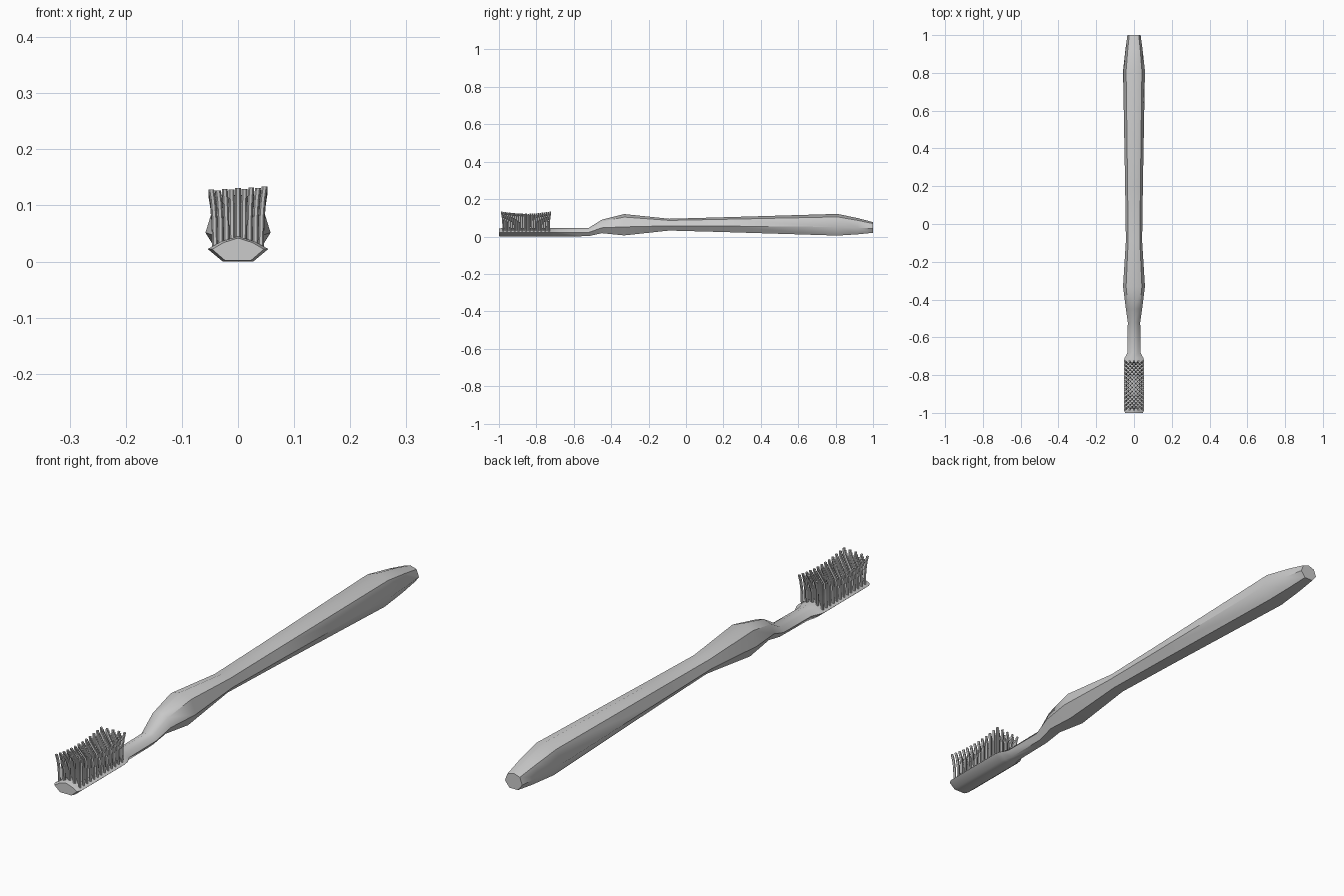
import bpy, bmesh, math

if "Cube" in bpy.data.objects:
    bpy.data.objects.remove(bpy.data.objects["Cube"])

def material(name, c):
    m = bpy.data.materials.new(name)
    m.diffuse_color = (c, c, c, 1)
    m.use_nodes = True
    m.node_tree.nodes["Principled BSDF"].inputs["Base Color"].default_value = m.diffuse_color
    return m

def finish(bm, name, mat, angle):
    bmesh.ops.recalc_face_normals(bm, faces=bm.faces[:])
    me = bpy.data.meshes.new(name)
    bm.to_mesh(me)
    bm.free()
    me.materials.append(mat)
    ob = bpy.data.objects.new(name, me)
    bpy.context.collection.objects.link(ob)
    bpy.ops.object.select_all(action='DESELECT')
    ob.select_set(True)
    bpy.context.view_layer.objects.active = ob
    bpy.ops.object.shade_smooth_by_angle(angle=math.radians(angle))
    return ob

def loft(bm, rings):
    rows = [[bm.verts.new(p) for p in r] for r in rings]
    n = len(rows[0])
    for a, b in zip(rows, rows[1:]):
        for i in range(n):
            j = (i + 1) % n
            bm.faces.new((a[i], a[j], b[j], b[i]))
    bm.faces.new(rows[0])
    bm.faces.new(rows[-1][::-1])

grey = material("light grey plastic", 0.6)
bristle_grey = material("bristle grey", 0.6)

# Handle and head: (x, z) cross-sections as fractions of half width and height
FLAT = [(0, 1), (.55, .8), (1, .5), (.5, 0), (-.5, 0), (-1, .5), (-.55, .8)]
FULL = [(0, 1), (.72, .86), (1, .4), (.5, 0), (-.5, 0), (-1, .4), (-.72, .86)]
# y, half width, bottom, top, fullness
stations = [(-1.0, .046, .002, .042, 0), (-.985, .054, 0, .045, 0),
            (-.73, .054, 0, .045, 0), (-.71, .05, 0, .045, 0),
            (-.68, .034, 0, .045, .2), (-.52, .033, .002, .046, .4),
            (-.45, .043, .018, .09, 1), (-.33, .058, .006, .12, 1),
            (-.09, .043, .032, .095, 1), (.2, .047, .024, .103, 1),
            (.81, .058, .005, .121, 1), (.92, .046, .012, .098, 1),
            (1.0, .035, .02, .077, 1)]
rings = []
for y, w, b, t, f in stations:
    rings.append([(w * (p[0] * (1 - f) + q[0] * f), y,
                   b + (t - b) * (p[1] * (1 - f) + q[1] * f))
                  for p, q in zip(FLAT, FULL)])
bm = bmesh.new()
loft(bm, rings)
finish(bm, "handle_and_head", grey, 50)

# Bristles: staggered tufts that flare outwards, with a dipped, tilted top
bm = bmesh.new()
ROWS, R = 25, .0052
for r in range(ROWS):
    v = r / (ROWS - 1) * 2 - 1
    count = 5 - r % 2
    for c in range(count):
        x = (c - (count - 1) / 2) * .0205
        y = -.855 + v * .122
        base = .041 - abs(x) * .4
        top = .119 + .012 * v * v + .07 * x
        rings = []
        for s in (0, .5, .8, 1):
            k = s ** 3
            cx, cy = x * (1 + .16 * k), y + v * .008 * k
            z = base - .006 + (top - base + .006) * s
            rings.append([(cx + R * math.cos(a * math.pi / 3), cy + R * math.sin(a * math.pi / 3), z)
                          for a in range(6)])
        loft(bm, rings)
finish(bm, "bristles", bristle_grey, 40)
